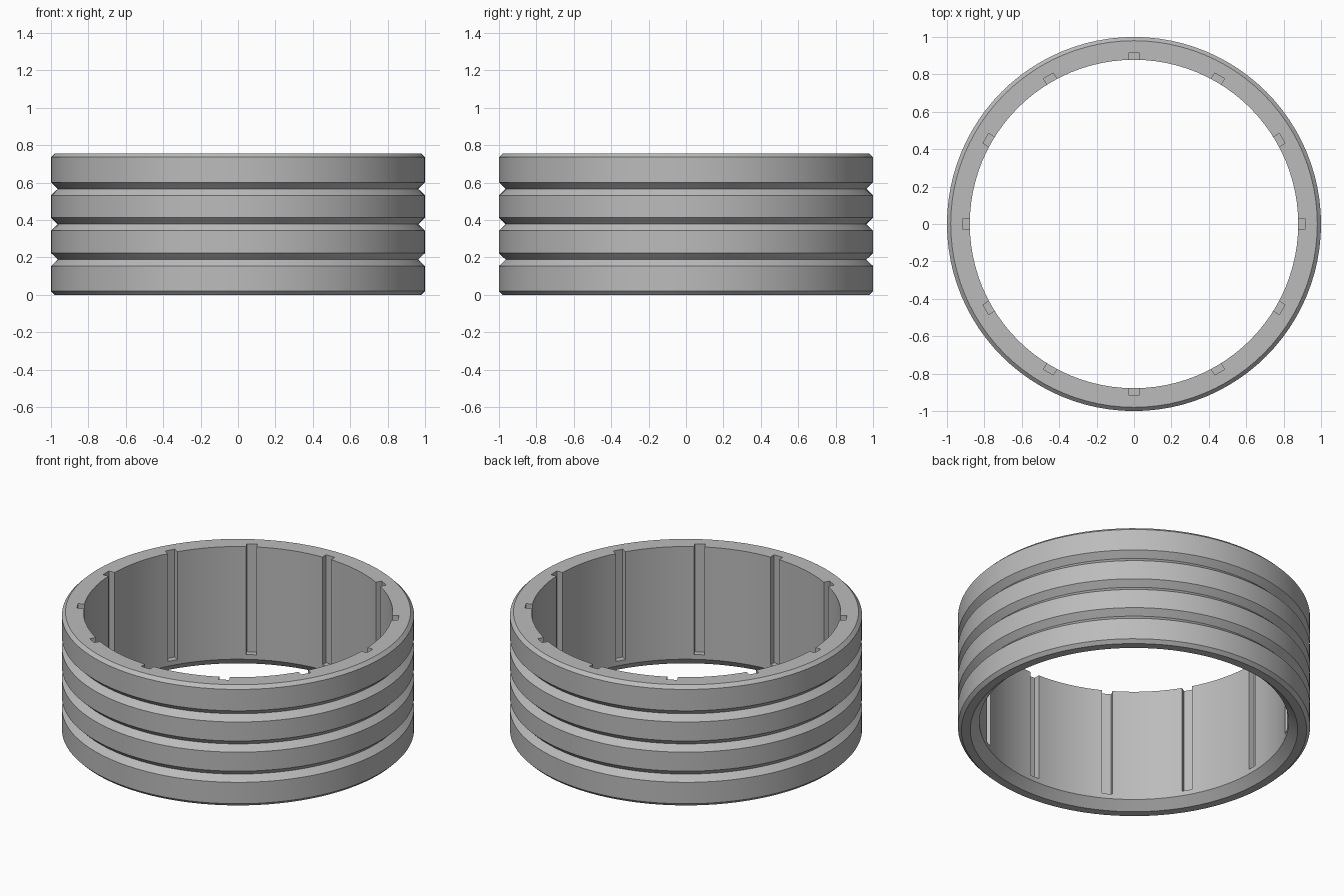
import bpy, bmesh, math
from mathutils import Matrix, Vector

cube = bpy.data.objects.get("Cube")
if cube:
    bpy.data.objects.remove(cube, do_unlink=True)

HEIGHT = 0.756
INNER, BEVEL = 0.878, 0.02
GROOVE_DEPTH, GROOVE_HALF = 0.036, 0.035
SLOT_COUNT, SLOT_OUTER, SLOT_WIDTH, SLOT_FLOOR = 12, 0.915, 0.06, 0.08
SEGMENTS = 96

grey = bpy.data.materials.new("plain grey")
grey.use_nodes = True
colour = (0.5, 0.5, 0.5, 1)
grey.diffuse_color = colour
grey.node_tree.nodes["Principled BSDF"].inputs["Base Color"].default_value = colour


def make_object(name, bm):
    bmesh.ops.recalc_face_normals(bm, faces=bm.faces)
    mesh = bpy.data.meshes.new(name)
    bm.to_mesh(mesh)
    bm.free()
    mesh.materials.append(grey)
    obj = bpy.data.objects.new(name, mesh)
    bpy.context.collection.objects.link(obj)
    return obj


# Ring cross-section: bevelled rims, three V grooves outside, flared bottom inside
profile = [(INNER, 0.05), (0.93, 0), (1 - BEVEL, 0), (1, BEVEL)]
for i in (1, 2, 3):
    z = HEIGHT * i / 4
    profile += [(1, z - GROOVE_HALF), (1 - GROOVE_DEPTH, z), (1, z + GROOVE_HALF)]
profile += [(1, HEIGHT - BEVEL), (1 - BEVEL, HEIGHT), (INNER, HEIGHT)]

bm = bmesh.new()
verts = [bm.verts.new((r, 0, z)) for r, z in profile]
edges = [bm.edges.new((a, b)) for a, b in zip(verts, verts[1:] + verts[:1])]
bmesh.ops.spin(bm, geom=verts + edges, cent=(0, 0, 0), axis=(0, 0, 1),
               angle=math.tau, steps=SEGMENTS, use_merge=True)
bmesh.ops.remove_doubles(bm, verts=bm.verts, dist=0.0001)
ring = make_object("grooved_ring", bm)

# Upright slots cut into the inner wall, open at the top
bm = bmesh.new()
start, top = 0.84, HEIGHT + 0.1
size = Vector((SLOT_OUTER - start, SLOT_WIDTH, top - SLOT_FLOOR))
middle = Vector(((SLOT_OUTER + start) / 2, 0, (top + SLOT_FLOOR) / 2))
for i in range(SLOT_COUNT):
    turn = Matrix.Rotation(math.tau * i / SLOT_COUNT, 4, 'Z')
    bmesh.ops.create_cube(bm, size=1, matrix=turn @ Matrix.Translation(middle)
                          @ Matrix.Diagonal(size).to_4x4())
cutter = make_object("slot_cutter", bm)
cutter.hide_render = True

cut = ring.modifiers.new("slots", 'BOOLEAN')
cut.operation = 'DIFFERENCE'
cut.solver = 'EXACT'
cut.object = cutter

bpy.ops.object.select_all(action='DESELECT')
ring.select_set(True)
bpy.context.view_layer.objects.active = ring
bpy.ops.object.modifier_apply(modifier=cut.name)
bpy.data.objects.remove(cutter, do_unlink=True)
bpy.ops.object.shade_smooth_by_angle(angle=math.radians(25))
